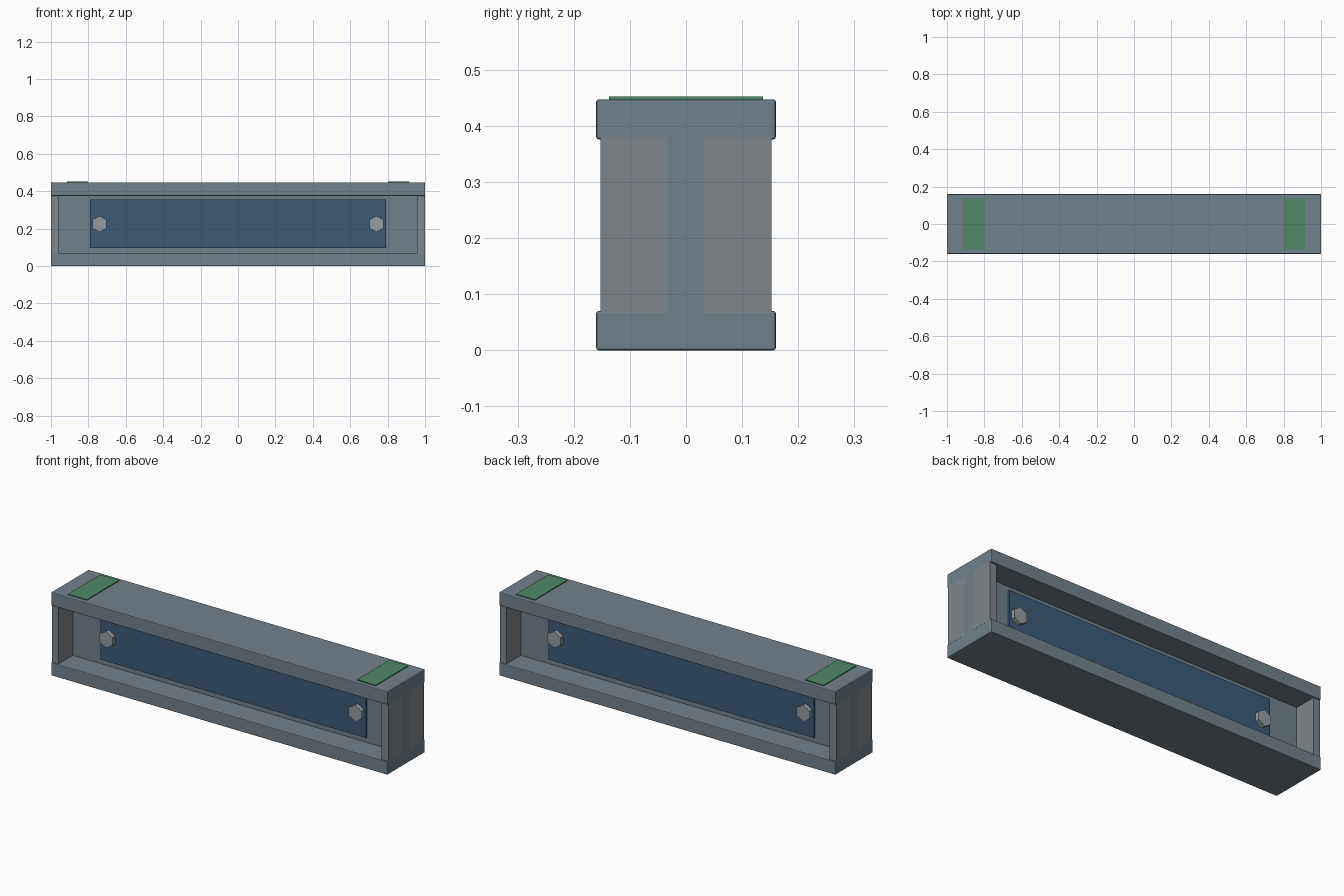
import bpy, math

if "Cube" in bpy.data.objects:
    bpy.data.objects.remove(bpy.data.objects["Cube"])


def material(name, rgb):
    m = bpy.data.materials.new(name)
    m.diffuse_color = (*rgb, 1)
    m.use_nodes = True
    m.node_tree.nodes["Principled BSDF"].inputs["Base Color"].default_value = m.diffuse_color
    return m


STEEL = material("steel_blue_grey", (0.17, 0.22, 0.26))
PLATE = material("plate_grey", (0.21, 0.24, 0.26))
BLUE = material("panel_blue", (0.045, 0.105, 0.18))
GREEN = material("pad_green", (0.08, 0.25, 0.14))
BOLT = material("bolt_grey", (0.30, 0.33, 0.35))


def box(name, x, y, z, mat, bevel=0):
    """Box from (min, max) ranges on each axis."""
    bpy.ops.mesh.primitive_cube_add(size=1)
    o = bpy.context.object
    o.name = name
    r = (x, y, z)
    for v in o.data.vertices:
        v.co = [(a + b) / 2 + c * (b - a) for (a, b), c in zip(r, v.co)]
    o.data.materials.append(mat)
    if bevel:
        mod = o.modifiers.new("bevel", 'BEVEL')
        mod.width, mod.segments = bevel, 2
    return o


def span(s, a, b):
    return tuple(sorted((s * a, s * b)))


# I-beam: two flanges and the web between them
box("bottom_flange", (-1, 1), (-0.16, 0.16), (0, 0.07), STEEL, 0.004)
box("top_flange", (-1, 1), (-0.16, 0.16), (0.376, 0.447), STEEL, 0.004)
box("web", (-1, 1), (-0.032, 0.032), (0.066, 0.38), STEEL)

for sy, face in ((-1, "front"), (1, "back")):
    # Blue panel fixed to the web
    box(f"{face}_panel", (-0.79, 0.79), span(sy, 0.031, 0.041), (0.097, 0.355), BLUE)
    for sx, side in ((-1, "left"), (1, "right")):
        # End stiffener plate
        box(f"{face}_{side}_stiffener", span(sx, 0.96, 1.0),
            span(sy, 0.032, 0.152), (0.067, 0.38), PLATE)
        # Hex bolt head, point upwards
        bpy.ops.mesh.primitive_cylinder_add(
            vertices=6, radius=0.044, depth=0.024,
            location=(sx * 0.74, sy * 0.052, 0.225),
            rotation=(math.pi / 2, 0, 0))
        bolt = bpy.context.object
        bolt.name = f"{face}_{side}_bolt"
        bolt.data.materials.append(BOLT)

# Green bearing pads on top
for sx, side in ((-1, "left"), (1, "right")):
    box(f"{side}_top_pad", span(sx, 0.803, 0.915), (-0.137, 0.137), (0.445, 0.452), GREEN)
